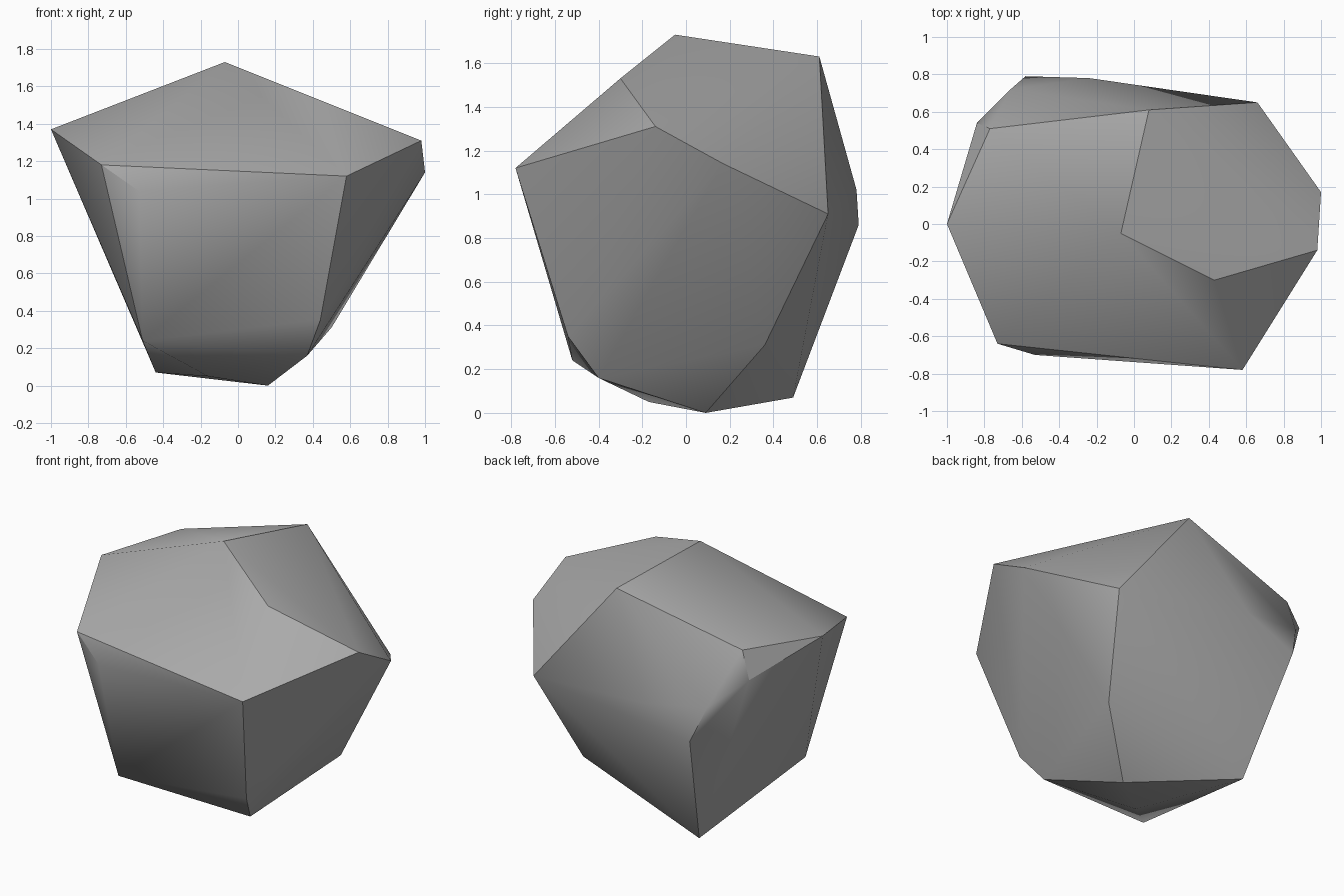
import bpy
import bmesh
import math

# Remove the default cube if present
default_cube = bpy.data.objects.get("Cube")
if default_cube:
    bpy.data.objects.remove(default_cube, do_unlink=True)


def make_material(name, grey):
    """Create one flat grey stone material."""
    material = bpy.data.materials.new(name)
    material.use_nodes = True
    colour = (grey, grey, grey, 1.0)
    material.diffuse_color = colour
    shader = material.node_tree.nodes["Principled BSDF"]
    shader.inputs["Base Color"].default_value = colour
    shader.inputs["Roughness"].default_value = 0.9
    return material


def make_hull(name, corner_groups, material, sharp_angle):
    """Wrap a faceted convex skin around the corner points."""
    mesh = bpy.data.meshes.new(name)
    bm = bmesh.new()
    for group in corner_groups:
        for corner in group:
            bm.verts.new(corner)
    hull = bmesh.ops.convex_hull(bm, input=list(bm.verts))
    leftovers = set(hull["geom_interior"]) | set(hull["geom_unused"])
    loose = [item for item in leftovers if isinstance(item, bmesh.types.BMVert)]
    bmesh.ops.delete(bm, geom=loose, context="VERTS")
    bmesh.ops.recalc_face_normals(bm, faces=list(bm.faces))
    bm.to_mesh(mesh)
    bm.free()

    rock = bpy.data.objects.new(name, mesh)
    bpy.context.collection.objects.link(rock)
    mesh.materials.append(material)

    # Soft shading inside each facet, crisp ridges between them
    bpy.ops.object.select_all(action="DESELECT")
    rock.select_set(True)
    bpy.context.view_layer.objects.active = rock
    bpy.ops.object.shade_smooth_by_angle(angle=math.radians(sharp_angle))
    return rock


# Crown: peak and upper ridge
crown = [(-.07, -.05, 1.73), (.08, .61, 1.63), (.43, -.3, 1.53),
         (-1, 0, 1.37), (-.77, .51, 1.41)]

# Shoulders: widest corners on the front and the left side
shoulders = [(.98, -.14, 1.31), (1, .17, 1.14), (.66, .65, .91),
             (.58, -.78, 1.12), (-.73, -.64, 1.18), (-.53, -.7, 1.04)]

# Back: chipped edge running down the rear
back_chips = [(-.84, .54, 1.24), (-.66, .72, 1.08),
              (-.58, .79, .86), (-.24, .78, 1.02)]

# Foot: narrow underside
foot = [(-.44, .49, .07), (.16, .09, 0), (-.16, -.17, .05),
        (.37, -.4, .16), (.44, -.54, .35), (.5, .36, .31), (-.51, -.52, .24)]

stone = make_material("stone grey", .4)
make_hull("rock", [crown, shoulders, back_chips, foot], stone, 30)
